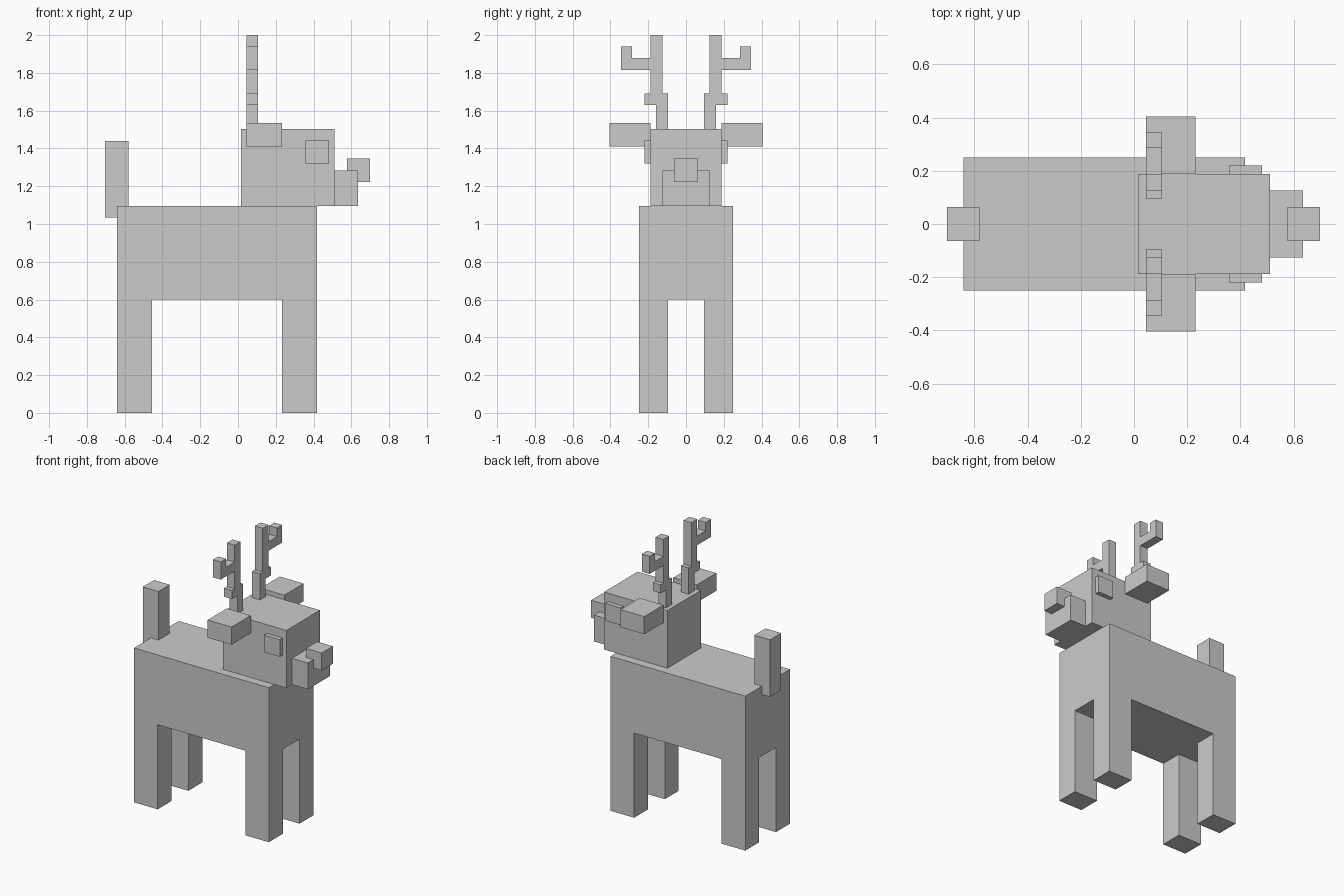
import bpy
import bmesh
from mathutils import Matrix, Vector

if "Cube" in bpy.data.objects:
    bpy.data.objects.remove(bpy.data.objects["Cube"])


def boxes(name, *ranges):
    """One object made of axis-aligned boxes: (x0, x1, y0, y1, z0, z1)."""
    bm = bmesh.new()
    for x0, x1, y0, y1, z0, z1 in ranges:
        centre = Vector((x0 + x1, y0 + y1, z0 + z1)) / 2
        size = (x1 - x0, y1 - y0, z1 - z0)
        bmesh.ops.create_cube(bm, size=1, matrix=Matrix.Translation(centre) @ Matrix.Diagonal((*size, 1)))
    mesh = bpy.data.meshes.new(name)
    bm.to_mesh(mesh)
    bm.free()
    obj = bpy.data.objects.new(name, mesh)
    bpy.context.collection.objects.link(obj)
    return obj


def mirrored(name, *ranges):
    """Parts on the +y side, mirrored to the -y side."""
    mod = boxes(name, *ranges).modifiers.new("Mirror", 'MIRROR')
    mod.use_axis = (False, True, False)
    mod.use_mirror_merge = False


# Torso and tail
boxes("body", (-0.64, 0.417, -0.25, 0.25, 0.6, 1.095))
boxes("tail", (-0.703, -0.58, -0.063, 0.063, 1.035, 1.44))

# Legs
mirrored("back_legs", (-0.64, -0.455, 0.094, 0.25, 0, 0.6))
mirrored("front_legs", (0.232, 0.417, 0.094, 0.25, 0, 0.6))

# Head, snout and nose
boxes("head", (0.015, 0.511, -0.188, 0.188, 1.095, 1.503))
boxes("snout", (0.511, 0.636, -0.125, 0.125, 1.095, 1.282))
boxes("nose", (0.577, 0.7, -0.063, 0.063, 1.222, 1.346))

# Eyes and ears on the sides of the head
mirrored("eyes", (0.358, 0.481, 0.188, 0.219, 1.32, 1.442))
mirrored("ears", (0.045, 0.232, 0.188, 0.404, 1.41, 1.535))

# Antlers: base, lower nub, main beam, side branch, branch tip
X = (0.045, 0.106)
mirrored("antlers",
         (*X, 0.095, 0.158, 1.503, 1.63),
         (*X, 0.095, 0.219, 1.63, 1.69),
         (*X, 0.125, 0.188, 1.69, 2.0),
         (*X, 0.188, 0.344, 1.815, 1.88),
         (*X, 0.285, 0.344, 1.88, 1.94))
